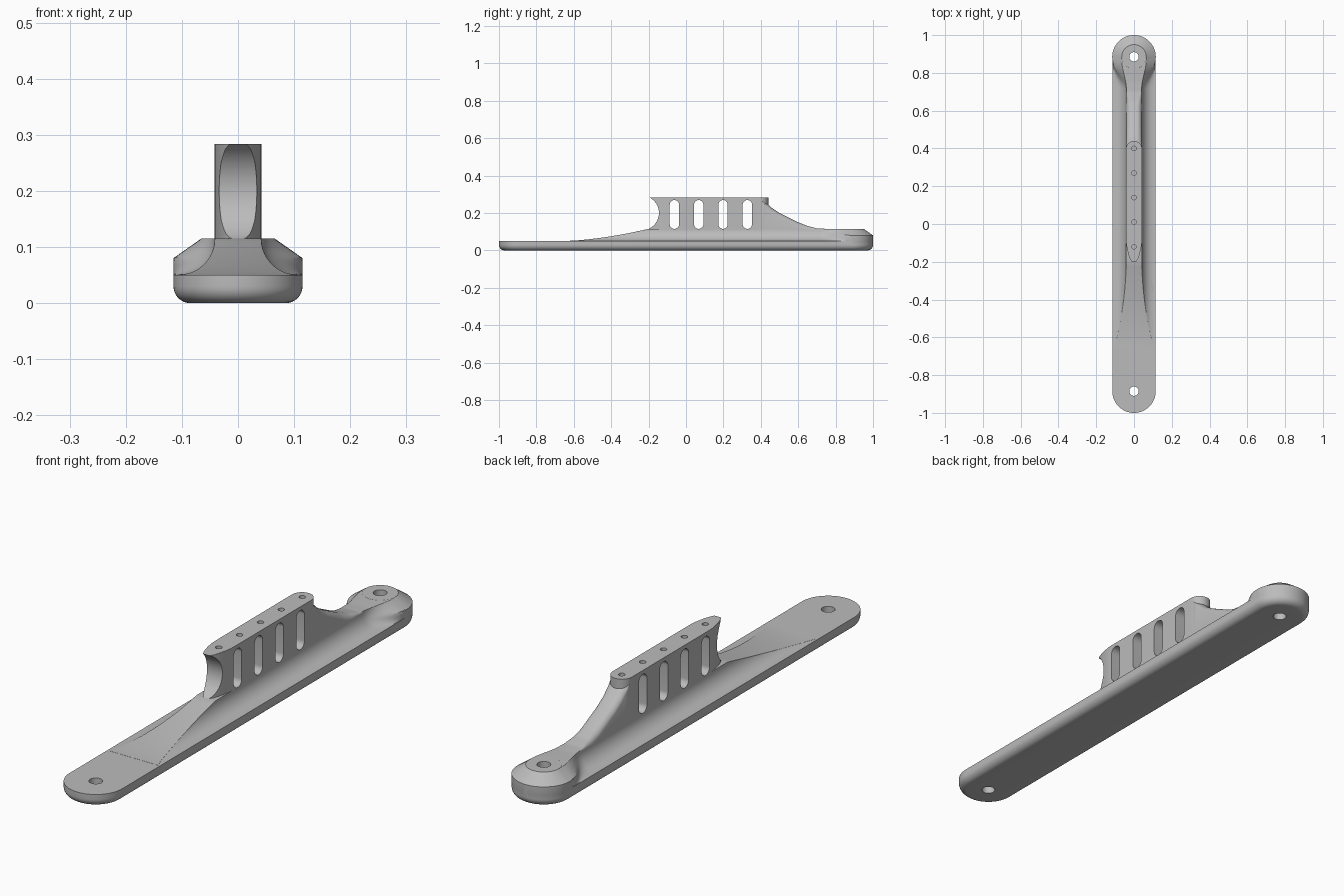
import bpy, bmesh, math

cube = bpy.data.objects.get("Cube")
if cube:
    bpy.data.objects.remove(cube, do_unlink=True)

grey = bpy.data.materials.new("plain grey")
grey.use_nodes = True
grey.diffuse_color = (0.5, 0.5, 0.5, 1)
grey.node_tree.nodes["Principled BSDF"].inputs["Base Color"].default_value = (0.5, 0.5, 0.5, 1)

HALF = 0.115      # plate half width and end radius
END = 1 - HALF    # centre of the rounded ends
TOP = 0.05        # plate thickness
RIDGE = 0.115     # height where the fillet meets the web
WEB = 0.042       # web half width
FILLET = RIDGE - TOP


def skin(name, rings):
    """Join equal rings of points into a closed solid."""
    bm = bmesh.new()
    loops = [[bm.verts.new(p) for p in ring] for ring in rings]
    n = len(loops[0])
    for a, b in zip(loops, loops[1:]):
        for i in range(n):
            j = (i + 1) % n
            bm.faces.new((a[i], a[j], b[j], b[i]))
    bm.faces.new(loops[0][::-1])
    bm.faces.new(loops[-1])
    bmesh.ops.recalc_face_normals(bm, faces=bm.faces)
    mesh = bpy.data.meshes.new(name)
    bm.to_mesh(mesh)
    bm.free()
    ob = bpy.data.objects.new(name, mesh)
    bpy.context.collection.objects.link(ob)
    mesh.materials.append(grey)
    return ob


def stadium(r, low, high, steps=32):
    """Outline with round ends centred at low and high on the second axis."""
    pts = []
    for centre, start in ((high, 0), (low, math.pi)):
        for i in range(steps + 1):
            a = start + math.pi * i / steps
            pts.append((r * math.cos(a), centre + r * math.sin(a)))
    return pts


def circle(r, y, steps=48):
    return [(r * math.cos(2 * math.pi * i / steps), y + r * math.sin(2 * math.pi * i / steps))
            for i in range(steps)]


def upright(name, outline, z0, z1):
    return skin(name, [[(x, y, z) for x, y in outline] for z in (z0, z1)])


def crosswise(name, outline):
    return skin(name, [[(x, y, z) for y, z in outline] for x in (-0.2, 0.2)])


def combine(target, tool, operation):
    """Apply a boolean and discard the tool."""
    mod = target.modifiers.new("combine", 'BOOLEAN')
    mod.operation = operation
    mod.solver = 'EXACT'
    mod.object = tool
    bpy.context.view_layer.objects.active = target
    bpy.ops.object.modifier_apply(modifier=mod.name)
    bpy.data.objects.remove(tool, do_unlink=True)


def smooth(a, b, t):
    t = max(0, min(1, (t - a) / (b - a)))
    return t * t * (3 - 2 * t)


# Ridge: swept section with filleted sides under a varying top line
BACK = [(0.3, RIDGE), (0.36, 0.23), (0.41, 0.262), (0.44, 0.245), (0.46, 0.226),
        (0.5, 0.2), (0.55, 0.175), (0.6, 0.15), (0.65, 0.13), (0.7, 0.118),
        (0.75, RIDGE), (1, RIDGE)]


def height(y):
    if y < -0.2:
        return TOP + 0.0005 + (FILLET - 0.0005) * ((y + 0.65) / 0.45) ** 1.6
    for (a, p), (b, q) in zip(BACK, BACK[1:]):
        if a <= y <= b:
            return p + (q - p) * (y - a) / (b - a)
    return RIDGE


def width(z, y):
    drop = max(0, min(FILLET, RIDGE - z))
    web = WEB - 0.0005 + FILLET - math.sqrt(FILLET ** 2 - drop ** 2)
    flare = HALF - max(0, z - 0.08) * 0.05 / 0.035
    t = smooth(0.72, 0.87, y)
    return web + (flare - web) * t


def section(y):
    h = height(y)
    r = 0.0005 + 0.028 * smooth(0.4, 0.44, y) * (1 - smooth(0.6, 0.74, y))
    shoulder = h - r
    bend = min(shoulder, RIDGE - 0.001)
    side = [(width(0.04, y) - 0.001, 0.03)]
    for i in range(13):
        z = 0.046 + (bend - 0.046) * (i / 12) ** 1.6
        side.append((width(z, y) - 0.001 * (z < TOP), z))
    edge = width(shoulder, y)
    for i in range(1, 8):
        a = math.pi / 2 * i / 7
        side.append((edge - r * (1 - math.cos(a)), shoulder + r * math.sin(a) + 1e-5))
    return [(x, y, z) for x, z in side] + [(-x, y, z) for x, z in reversed(side)]


stops = sorted({round(-0.65 + 0.025 * i, 3) for i in range(19)} | {-0.15, 0, 0.15}
               | {round(0.3 + 0.01 * i, 3) for i in range(59)} | {END})
ridge = skin("ridge", [section(y) for y in stops])

# Mounting plate with a rounded underside
RIM = 0.03
rings = []
for i in range(9):
    a = math.pi / 2 * i / 8
    inset, z = RIM * (1 - math.sin(a)), RIM * (1 - math.cos(a))
    rings.append([(x, y, z) for x, y in stadium(HALF - inset, -END, END)])
rings.append([(x, y, TOP) for x, y in stadium(HALF, -END, END)])
body = skin("bracket_body", rings)

# Bevelled boss at the back end
boss = skin("boss", [[(x, y, z) for x, y in circle(r, END, 64)]
                     for r, z in ((HALF - 0.001, 0.04), (HALF + 0.0003, 0.046),
                                  (HALF + 0.0003, 0.08), (0.065, RIDGE + 0.0003))])

# Upright web: tapered nose, round tail, scooped front
nose = [(0.006, -0.202), (0.015, -0.196), (0.022, -0.183), (0.03, -0.16),
        (0.037, -0.13), (0.041, -0.105), (WEB, -0.08)]
tail = [(WEB * math.cos(math.pi * i / 24), 0.398 + WEB * math.sin(math.pi * i / 24))
        for i in range(25)]
web = upright("web", nose + tail + [(-x, y) for x, y in reversed(nose)], 0.06, 0.284)
combine(web, crosswise("scoop", circle(0.0932, -0.238, 96) and
                       [(x - 0.238, y + 0.2) for x, y in circle(0.0932, 0, 96)]), 'DIFFERENCE')

for part in (ridge, boss, web):
    combine(body, part, 'UNION')

# Side slots
for i in range(4):
    y = -0.062 + 0.13 * i
    outline = [(y + a, z) for a, z in stadium(0.025, 0.14, 0.244, 16)]
    combine(body, crosswise("slot", outline), 'DIFFERENCE')

# Small blind holes along the web top
for i in range(5):
    combine(body, upright("pin_hole", circle(0.012, -0.12 + 0.13 * i, 24), 0.16, 0.4), 'DIFFERENCE')

# Mounting holes through both ends
for y in (-END, END):
    combine(body, upright("bolt_hole", circle(0.025, y, 32), -0.1, 0.4), 'DIFFERENCE')

bpy.ops.object.select_all(action='DESELECT')
body.select_set(True)
bpy.context.view_layer.objects.active = body
bpy.ops.object.shade_smooth_by_angle(angle=math.radians(28))
